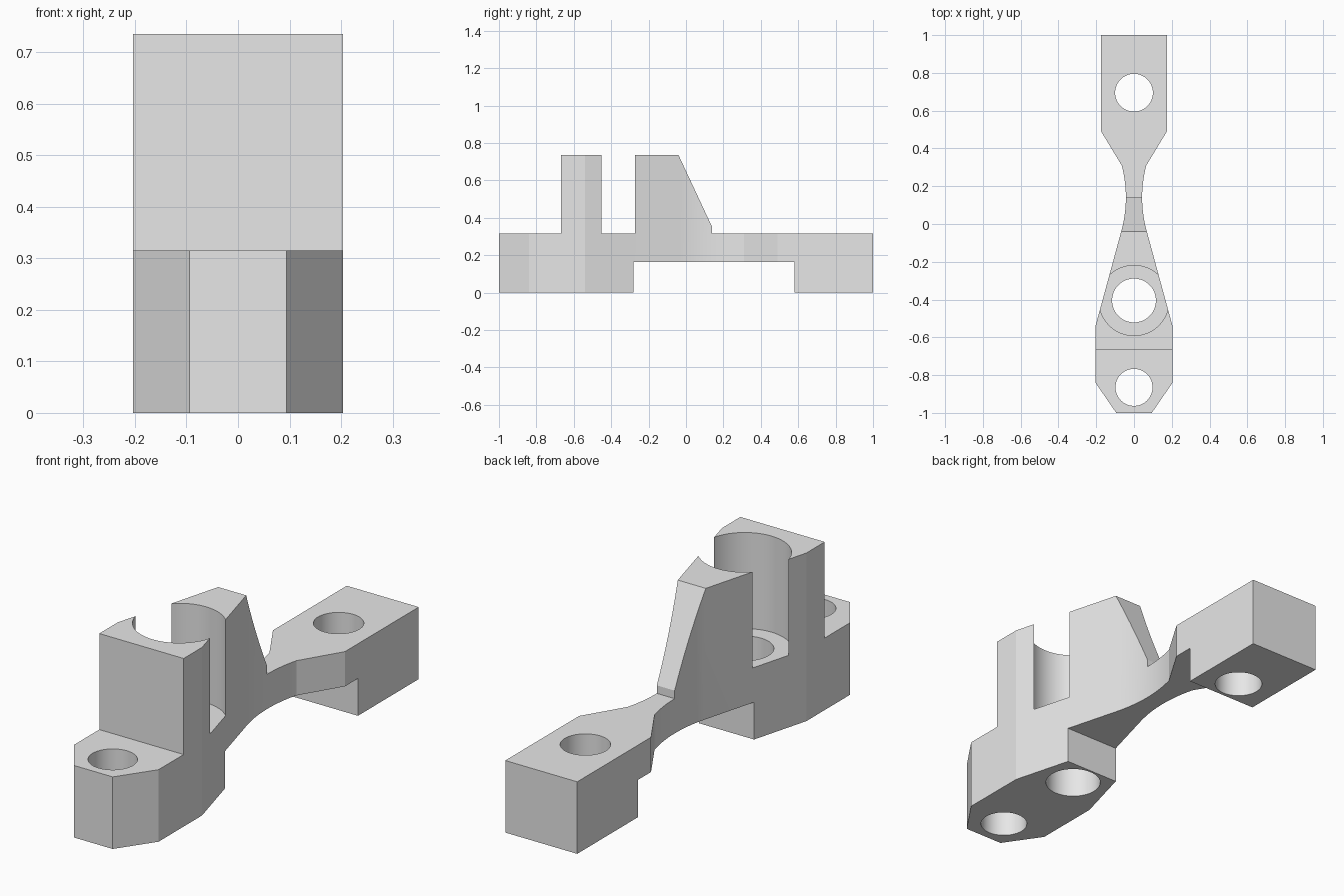
import bpy, bmesh, math
from mathutils import Vector

cube = bpy.data.objects.get("Cube")
if cube:
    bpy.data.objects.remove(cube, do_unlink=True)

grey = bpy.data.materials.new("plain grey")
grey.use_nodes = True
grey.diffuse_color = (0.8, 0.8, 0.8, 1)
grey.node_tree.nodes["Principled BSDF"].inputs["Base Color"].default_value = (0.8, 0.8, 0.8, 1)


def prism(name, points, offset):
    """Extrude a closed polygon along an offset."""
    bm = bmesh.new()
    face = bm.faces.new([bm.verts.new(p) for p in points])
    new = bmesh.ops.extrude_face_region(bm, geom=[face])["geom"]
    bmesh.ops.translate(bm, vec=Vector(offset),
                        verts=[v for v in new if isinstance(v, bmesh.types.BMVert)])
    bmesh.ops.recalc_face_normals(bm, faces=bm.faces)
    mesh = bpy.data.meshes.new(name)
    bm.to_mesh(mesh)
    bm.free()
    mesh.materials.append(grey)
    obj = bpy.data.objects.new(name, mesh)
    bpy.context.collection.objects.link(obj)
    return obj


def cylinder(name, y, radius, z0, height):
    ring = [(radius * math.cos(a), y + radius * math.sin(a), z0)
            for a in (math.tau * i / 64 for i in range(64))]
    return prism(name, ring, (0, 0, height))


def combine(target, tool, operation):
    mod = target.modifiers.new(tool.name, "BOOLEAN")
    mod.object = tool
    mod.operation = operation
    mod.solver = "EXACT"
    bpy.context.view_layer.objects.active = target
    bpy.ops.object.modifier_apply(modifier=mod.name)
    bpy.data.objects.remove(tool, do_unlink=True)


# Plan outline: chamfered nose, taper, curved waist, square tail
waist = [(0.043 + 0.022 * t * t, 0.14 + 0.17 * t)
         for t in (i / 8 for i in range(-8, 9))]
half = [(0.094, -1), (0.204, -0.84), (0.204, -0.54)] + waist + [(0.174, 0.49), (0.174, 1)]
outline = half + [(-x, y) for x, y in reversed(half)]
body = prism("bracket_body", [(x, y, -0.1) for x, y in outline], (0, 0, 1))

# Side profile: raised post, sloped rib and underside relief
side = [(-1.1, 0), (-1.1, 0.315), (-0.667, 0.315), (-0.667, 0.735), (-0.04, 0.735),
        (0.14, 0.35), (0.14, 0.315), (1.1, 0.315), (1.1, 0), (0.58, 0),
        (0.58, 0.163), (-0.28, 0.163), (-0.28, 0)]
combine(body, prism("side_profile", [(-0.5, y, z) for y, z in side], (1, 0, 0)), "INTERSECT")

# Open socket in the post and the three through holes
combine(body, cylinder("socket_cut", -0.405, 0.186, 0.315, 1), "DIFFERENCE")
for name, y, radius in (("nose_hole", -0.865, 0.098),
                        ("socket_hole", -0.405, 0.116),
                        ("tail_hole", 0.695, 0.1)):
    combine(body, cylinder(name, y, radius, -0.2, 1), "DIFFERENCE")

# Smooth curved walls, crisp corners
bpy.ops.object.select_all(action="DESELECT")
body.select_set(True)
bpy.context.view_layer.objects.active = body
bpy.ops.object.shade_smooth_by_angle(angle=math.radians(12))
